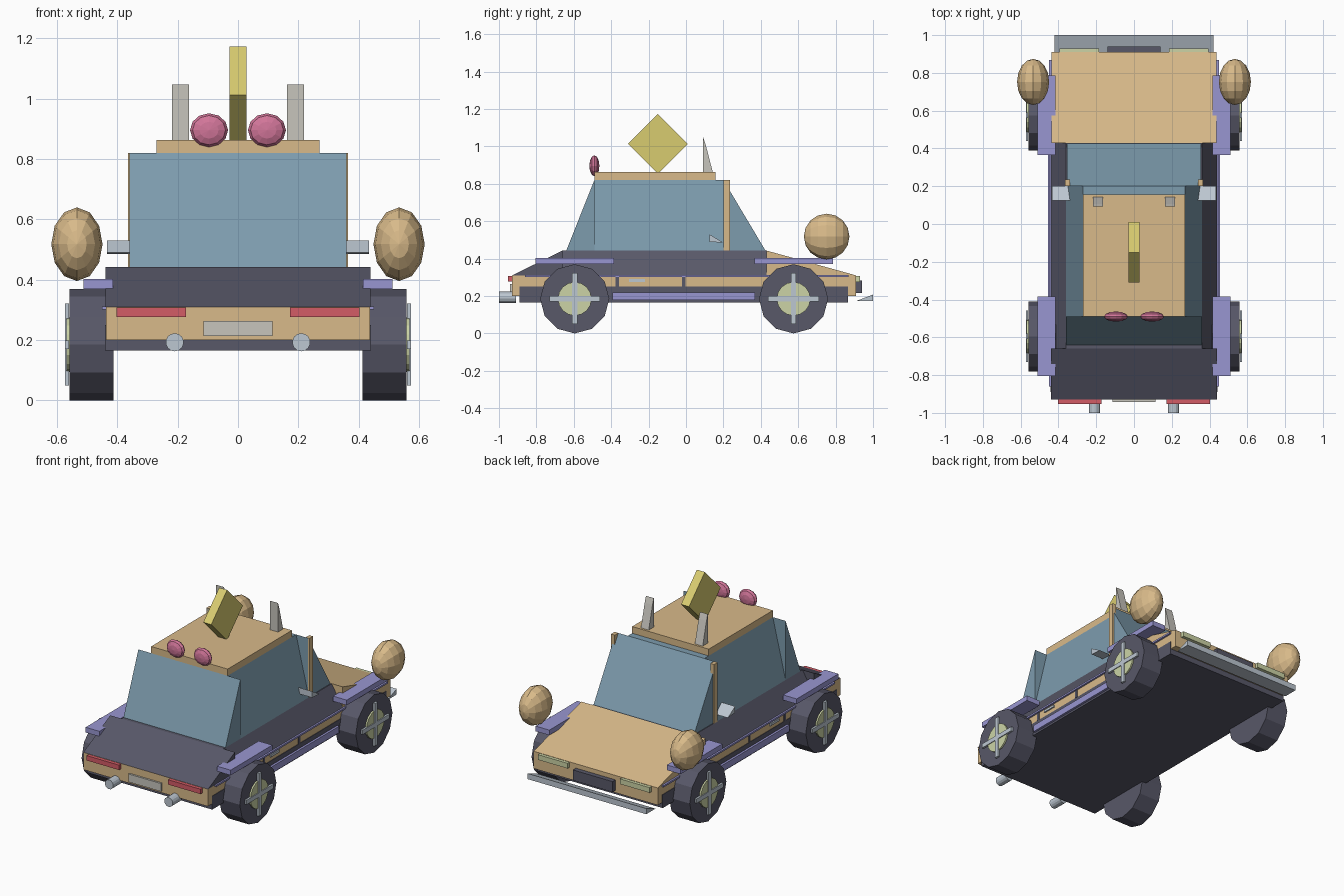
import bpy, bmesh, math
from mathutils import Matrix

if "Cube" in bpy.data.objects:
    bpy.data.objects.remove(bpy.data.objects["Cube"])


def lin(c):
    return c / 12.92 if c <= 0.04045 else ((c + 0.055) / 1.055) ** 2.4


def material(name, r, g, b):
    m = bpy.data.materials.new(name)
    m.diffuse_color = (lin(r), lin(g), lin(b), 1)
    m.use_nodes = True
    m.node_tree.nodes["Principled BSDF"].inputs["Base Color"].default_value = m.diffuse_color
    return m


TAN = material("tan", 0.85, 0.73, 0.54)
DARK = material("dark slate", 0.345, 0.345, 0.41)
GLASS = material("blue grey glass", 0.49, 0.61, 0.68)
PURPLE = material("lavender", 0.60, 0.59, 0.82)
YELLOW = material("yellow", 0.85, 0.80, 0.44)
PINK = material("pink", 0.82, 0.46, 0.60)
STONE = material("warm grey", 0.78, 0.77, 0.74)
METAL = material("metal grey", 0.74, 0.78, 0.82)
RED = material("red", 0.83, 0.36, 0.40)
PALE = material("pale green", 0.80, 0.83, 0.65)


def finish(name, bm, mat):
    bmesh.ops.recalc_face_normals(bm, faces=bm.faces)
    me = bpy.data.meshes.new(name)
    bm.to_mesh(me)
    bm.free()
    me.materials.append(mat)
    ob = bpy.data.objects.new(name, me)
    bpy.context.collection.objects.link(ob)
    return ob


def frustum(name, mat, x, y, z, top_x=None):
    """Box from min/max pairs; top_x narrows the upper face."""
    bm = bmesh.new()
    tx = top_x or x
    lo = [bm.verts.new((a, b, z[0])) for a, b in
          ((x[0], y[0]), (x[1], y[0]), (x[1], y[1]), (x[0], y[1]))]
    hi = [bm.verts.new((a, b, z[1])) for a, b in
          ((tx[0], y[0]), (tx[1], y[0]), (tx[1], y[1]), (tx[0], y[1]))]
    bm.faces.new(lo)
    bm.faces.new(hi)
    for i in range(4):
        j = (i + 1) % 4
        bm.faces.new((lo[i], lo[j], hi[j], hi[i]))
    return finish(name, bm, mat)


def prism(name, mat, profile, x):
    """Side profile (y, z) extruded across x."""
    bm = bmesh.new()
    a = [bm.verts.new((x[0], p[0], p[1])) for p in profile]
    b = [bm.verts.new((x[1], p[0], p[1])) for p in profile]
    bm.faces.new(a)
    bm.faces.new(b)
    for i in range(len(a)):
        j = (i + 1) % len(a)
        bm.faces.new((a[i], a[j], b[j], b[i]))
    return finish(name, bm, mat)


def cylinder(name, mat, center, r, depth, axis, n):
    bm = bmesh.new()
    bmesh.ops.create_cone(bm, cap_ends=True, segments=n, radius1=r, radius2=r, depth=depth)
    rot = Matrix.Rotation(math.pi / 2, 4, 'Y' if axis == 'x' else 'X')
    bm.transform(Matrix.Translation(center) @ rot)
    return finish(name, bm, mat)


def ellipsoid(name, mat, center, radii, n, rings):
    """Low-poly ellipsoid with its poles along y."""
    bm = bmesh.new()
    bmesh.ops.create_uvsphere(bm, u_segments=n, v_segments=rings, radius=1)
    bm.transform(Matrix.Translation(center) @ Matrix.Diagonal((*radii, 1))
                 @ Matrix.Rotation(math.pi / 2, 4, 'X'))
    return finish(name, bm, mat)


def span(s, a, b):
    return tuple(sorted((s * a, s * b)))


# Lower body
frustum("body_band", TAN, (-.438, .438), (-.93, .91), (.20, .31))
frustum("sill", DARK, (-.441, .441), (-.89, .865), (.165, .25))

# Trunk, shoulders and hood
prism("trunk_lid", DARK, [(-.93, .31), (-.66, .31), (-.66, .443)], (-.44, .44))
frustum("shoulders", DARK, (-.44, .44), (-.66, .43), (.31, .443), (-.36, .36))
prism("hood", TAN, [(.43, .31), (.91, .31), (.43, .443)], (-.438, .438))

# Cabin
frustum("cabin_glass", GLASS, (-.36, .36), (-.49, .20), (.443, .82), (-.27, .27))
prism("back_window", GLASS, [(-.64, .443), (-.49, .443), (-.49, .82)], (-.36, .36))
prism("windshield", GLASS, [(.20, .443), (.425, .443), (.20, .82)], (-.355, .355))
frustum("roof", TAN, (-.27, .27), (-.49, .157), (.82, .863))

# Roof ornament
d = .16
prism("roof_diamond", YELLOW, [(-.15 - d, 1.013), (-.15, 1.013 - d),
                               (-.15 + d, 1.013), (-.15, 1.013 + d)], (-.028, .028))

# End details
frustum("rear_plate", STONE, (-.115, .115), (-.942, -.93), (.213, .264))
frustum("grille", DARK, (-.14, .14), (.905, .94), (.215, .282))
prism("front_splitter", METAL, [(.907, .172), (1.0, .172), (1.0, .208)], (-.42, .42))

for s, side in ((-1, "left"), (1, "right")):
    # Wheels with hubs and crossed spokes, plus fender plates
    for y, end in ((-.595, "rear"), (.575, "front")):
        tag = f"{end}_{side}"
        cylinder("wheel_" + tag, DARK, (s * .485, y, .185), .185, .146, 'x', 12)
        cylinder("hub_" + tag, PALE, (s * .559, y, .185), .09, .018, 'x', 16)
        frustum("spoke_upright_" + tag, METAL, span(s, .56, .573), (y - .014, y + .014), (.05, .322))
        frustum("spoke_level_" + tag, METAL, span(s, .56, .573), (y - .136, y + .136), (.171, .199))
        frustum("fender_" + tag, PURPLE, span(s, .415, .512), (y - .21, y + .21), (.37, .403))

    # Side trim, skirt, door seams and handle
    frustum("trim_" + side, PURPLE, span(s, .43, .45), (-.86, .868), (.301, .312))
    frustum("skirt_" + side, PURPLE, span(s, .43, .455), (-.393, .37), (.178, .22))
    for y in (-.367, -.012):
        frustum("door_seam_" + side, DARK, span(s, .43, .442), (y - .009, y + .009), (.25, .303))
    frustum("door_handle_" + side, METAL, span(s, .43, .446), (-.305, -.218), (.276, .291))

    # Pillar and mirror
    frustum("pillar_" + side, TAN, span(s, .338, .364), (.20, .236), (.443, .82))
    prism("mirror_" + side, METAL, [(.125, .53), (.125, .49), (.20, .485)], span(s, .34, .435))

    # Roof ears and pink roof lamps
    prism("ear_" + side, STONE, [(.092, .863), (.143, .863), (.105, 1.01), (.092, 1.048)],
          span(s, .163, .218))
    ellipsoid("roof_lamp_" + side, PINK, (s * .096, -.49, .896), (.063, .027, .056), 12, 6)

    # Large tan globes above the hood corners
    ellipsoid("globe_" + side, TAN, (s * .534, .752, .518), (.085, .122, .122), 12, 8)

    # Lamps and exhausts
    frustum("tail_light_" + side, RED, span(s, .173, .402), (-.952, -.92), (.277, .308))
    frustum("headlight_" + side, PALE, span(s, .185, .395), (.89, .93), (.275, .308))
    cylinder("exhaust_" + side, METAL, (s * .21, -.955, .193), .03, .09, 'y', 14)
